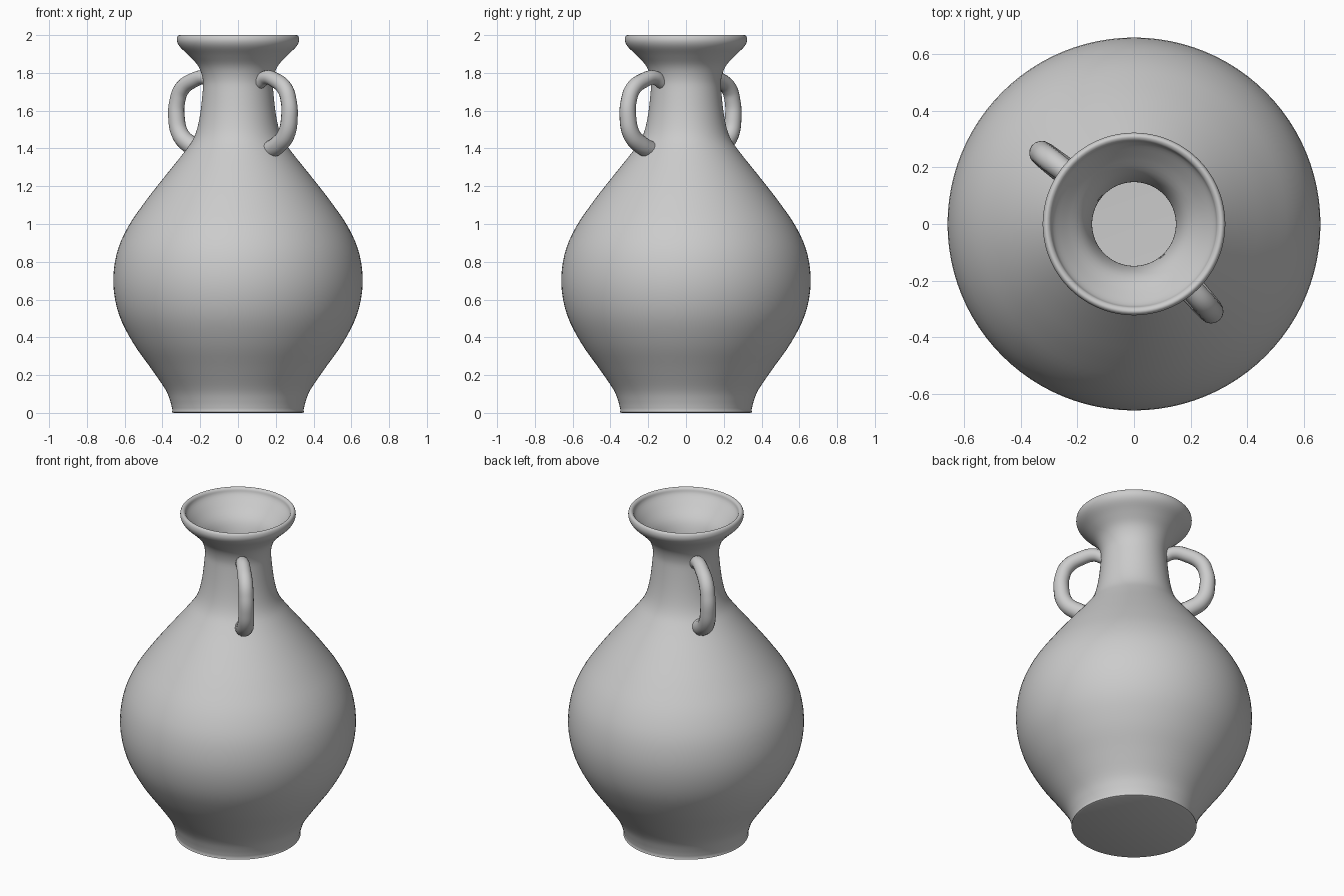
import bpy, bmesh
from math import cos, sin, pi, radians
from mathutils import Vector

if "Cube" in bpy.data.objects:
    bpy.data.objects.remove(bpy.data.objects["Cube"])


def smooth_path(pts, n=4):
    """Catmull-Rom curve through the given 2D points."""
    p = [Vector(q) for q in pts]
    p = [2 * p[0] - p[1]] + p + [2 * p[-1] - p[-2]]
    out = []
    for a, b, c, d in zip(p, p[1:], p[2:], p[3:]):
        for i in range(n):
            t = i / n
            out.append(0.5 * (2 * b + (c - a) * t + (2 * a - 5 * b + 4 * c - d) * t * t
                              + (3 * b - a - 3 * c + d) * t ** 3))
    return out + [p[-2]]


def shade(obj):
    bpy.ops.object.select_all(action='DESELECT')
    obj.select_set(True)
    bpy.context.view_layer.objects.active = obj
    bpy.ops.object.shade_smooth_by_angle(angle=radians(40))


def lathe(name, profile, segs=96):
    bm = bmesh.new()
    verts = [bm.verts.new((r, 0, z)) for r, z in profile]
    edges = [bm.edges.new(e) for e in zip(verts, verts[1:])]
    bmesh.ops.spin(bm, geom=verts + edges, cent=(0, 0, 0), axis=(0, 0, 1),
                   angle=2 * pi, steps=segs, use_merge=True)
    bmesh.ops.remove_doubles(bm, verts=bm.verts, dist=1e-4)
    bmesh.ops.recalc_face_normals(bm, faces=bm.faces)
    me = bpy.data.meshes.new(name)
    bm.to_mesh(me)
    bm.free()
    obj = bpy.data.objects.new(name, me)
    bpy.context.collection.objects.link(obj)
    shade(obj)


# Vase body: outer wall, rolled rim, inner wall and floor
outer = [(0.347, 0.015), (0.358, 0.06), (0.385, 0.125), (0.46, 0.235), (0.555, 0.37),
         (0.63, 0.52), (0.66, 0.68), (0.643, 0.84), (0.585, 0.98), (0.49, 1.12),
         (0.385, 1.255), (0.285, 1.38), (0.232, 1.46), (0.204, 1.56), (0.187, 1.7),
         (0.187, 1.77), (0.21, 1.835), (0.258, 1.89), (0.305, 1.935), (0.322, 1.965),
         (0.321, 1.99), (0.31, 2.0), (0.296, 1.992), (0.285, 1.965), (0.24, 1.915),
         (0.18, 1.85), (0.152, 1.77), (0.15, 1.7), (0.167, 1.56), (0.2, 1.44),
         (0.26, 1.355), (0.36, 1.23), (0.46, 1.1), (0.55, 0.96), (0.607, 0.83),
         (0.623, 0.68), (0.594, 0.53), (0.52, 0.39), (0.425, 0.255), (0.35, 0.14),
         (0.32, 0.06)]
profile = [(0, 0), (0.34, 0), (0.35, 0.004)] + [tuple(v) for v in smooth_path(outer)] + [(0, 0.045)]
lathe("vase_body", profile)

# Handles: swept tubes in radial planes, thicker towards the bottom
path = [(0.165, 1.745, .8), (0.225, 1.775, .9), (0.30, 1.76, .95), (0.375, 1.715, 1),
        (0.405, 1.65, 1), (0.411, 1.57, 1.05), (0.385, 1.475, 1.1),
        (0.32, 1.42, 1.15), (0.235, 1.385, 1.1)]


def handle(name, angle):
    a = radians(angle)
    cu = bpy.data.curves.new(name, 'CURVE')
    cu.dimensions = '3D'
    cu.bevel_depth = 0.042
    cu.bevel_resolution = 6
    cu.use_fill_caps = True
    cu.resolution_u = 8
    sp = cu.splines.new('BEZIER')
    sp.bezier_points.add(len(path) - 1)
    for bp, (r, z, w) in zip(sp.bezier_points, path):
        bp.co = (r * cos(a), r * sin(a), z)
        bp.radius = w
        bp.handle_left_type = bp.handle_right_type = 'AUTO'
    obj = bpy.data.objects.new(name, cu)
    bpy.context.collection.objects.link(obj)
    bpy.ops.object.select_all(action='DESELECT')
    obj.select_set(True)
    bpy.context.view_layer.objects.active = obj
    bpy.ops.object.convert(target='MESH')
    shade(bpy.context.view_layer.objects.active)


handle("left_handle", 142.5)
handle("right_handle", -48.5)
